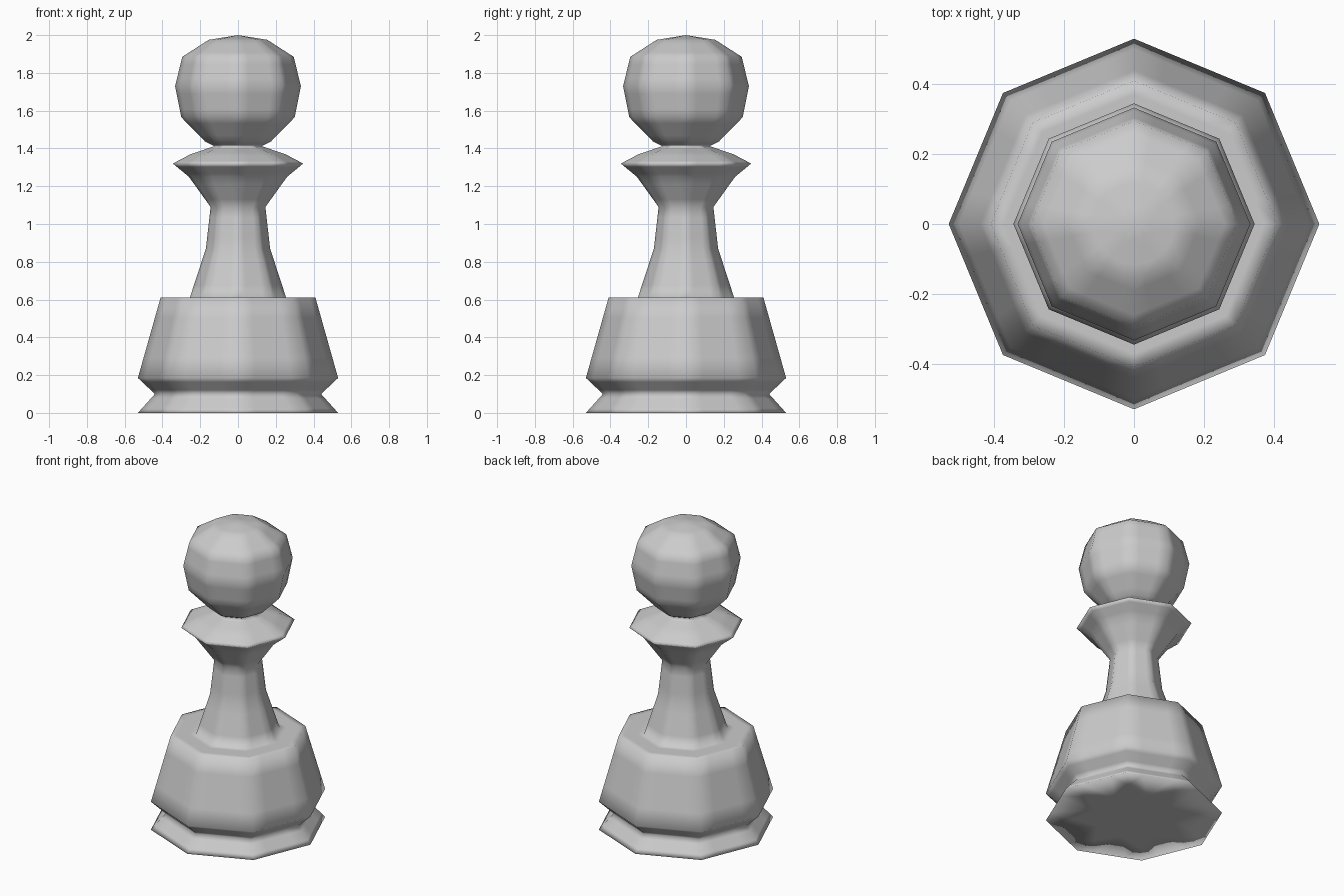
import bpy, bmesh
from math import cos, sin, tau

cube = bpy.data.objects.get("Cube")
if cube:
    bpy.data.objects.remove(cube, do_unlink=True)

SIDES = 8

grey = bpy.data.materials.new("plain_grey")
grey.use_nodes = True
colour = (0.6, 0.6, 0.6, 1)
grey.diffuse_color = colour
grey.node_tree.nodes["Principled BSDF"].inputs["Base Color"].default_value = colour

# Outline from floor to crown as (radius, height)
foot = [(0.53, 0), (0.44, 0.1), (0.53, 0.185), (0.41, 0.61)]
stem = [(0.255, 0.61), (0.17, 0.87), (0.145, 1.09)]
collar = [(0.26, 1.25), (0.345, 1.32), (0.25, 1.37), (0.125, 1.412)]
head = [(0.175, 1.437), (0.3, 1.565), (0.333, 1.73), (0.295, 1.885), (0.155, 1.975)]
crown_height = 2.0

# Octagonal rings with corners on the axes, joined into one body
bm = bmesh.new()
rings = [[bm.verts.new((r * cos(tau * i / SIDES), r * sin(tau * i / SIDES), z))
          for i in range(SIDES)] for r, z in foot + stem + collar + head]
for low, high in zip(rings, rings[1:]):
    for i in range(SIDES):
        j = (i + 1) % SIDES
        bm.faces.new((low[i], low[j], high[j], high[i]))

# Flat underside and pointed crown
bm.faces.new(rings[0][::-1])
crown = bm.verts.new((0, 0, crown_height))
for i in range(SIDES):
    bm.faces.new((rings[-1][i], rings[-1][(i + 1) % SIDES], crown))
for face in bm.faces:
    face.smooth = True

mesh = bpy.data.meshes.new("pawn_body")
bm.to_mesh(mesh)
bm.free()
mesh.materials.append(grey)
pawn = bpy.data.objects.new("pawn_body", mesh)
bpy.context.collection.objects.link(pawn)

# Simple subdivision keeps the facets flat and softens only their edges
sub = pawn.modifiers.new("edge_softening", 'SUBSURF')
sub.subdivision_type = 'SIMPLE'
sub.levels = sub.render_levels = 2
